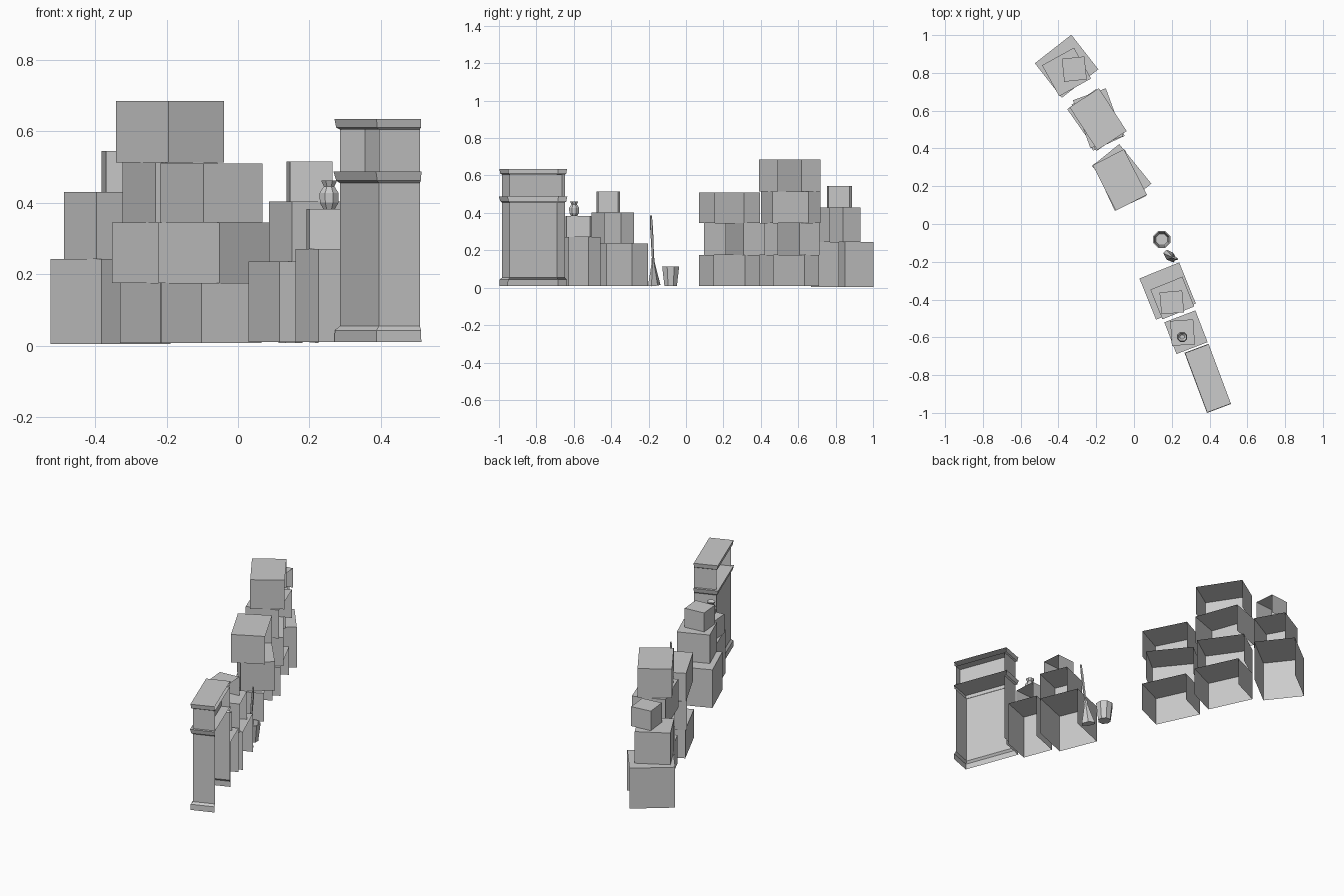
import bpy, math
from mathutils import Vector, Matrix

if "Cube" in bpy.data.objects:
    bpy.data.objects.remove(bpy.data.objects["Cube"])


def make(name, verts, faces):
    me = bpy.data.meshes.new(name)
    me.from_pydata(verts, [], faces)
    ob = bpy.data.objects.new(name, me)
    bpy.context.collection.objects.link(ob)
    return ob


def place(ob, x, y, deg):
    ob.location = (x, y, 0)
    ob.rotation_euler.z = math.radians(deg)
    return ob


def shell(name, x, y, deg, w, d, sections, cap=True):
    """Three-sided shell open at the wall side (+x) and bottom.
    sections: (z, outset) profile going up."""
    v, f = [], []
    for z, o in sections:
        a, b = w / 2 + o, d / 2 + o
        v += [(w / 2, -b, z), (-a, -b, z), (-a, b, z), (w / 2, b, z)]
    n = len(sections)
    for i in range(n - 1):
        for k in range(3):
            p = i * 4 + k
            f.append((p, p + 4, p + 5, p + 1))
    if cap:
        t = (n - 1) * 4
        f.append((t + 3, t + 2, t + 1, t))
    return place(make(name, v, f), x, y, deg)


def lathe(name, profile, sides, x=0, y=0):
    """Low-poly turned form from (radius, z) points, closed at both ends."""
    v, f = [], []
    for r, z in profile:
        for k in range(sides):
            a = 2 * math.pi * (k + 0.5) / sides
            v.append((r * math.cos(a), r * math.sin(a), z))
    for i in range(len(profile) - 1):
        for k in range(sides):
            k2 = (k + 1) % sides
            f.append((i * sides + k, i * sides + k2,
                      (i + 1) * sides + k2, (i + 1) * sides + k))
    f.append(tuple(reversed(range(sides))))
    last = (len(profile) - 1) * sides
    f.append(tuple(range(last, last + sides)))
    return place(make(name, v, f), x, y, 0)


# Crates: name, x, y, angle, width, depth, bottom, top
crates = [
    ("side_crate_low", .275, -.573, 21, .176, .18, .01, .27),
    ("side_crate_high", .257, -.575, 4, .122, .132, .27, .383),
    ("mid_crate_low", .178, -.355, 22, .227, .235, .01, .235),
    ("mid_crate_mid", .203, -.392, 22, .182, .17, .235, .403),
    ("mid_crate_high", .2, -.415, 5, .12, .116, .403, .515),
    ("near_stack_1", -.075, .232, 25, .185, .27, .008, .175),
    ("near_stack_2", -.065, .26, 39, .185, .27, .175, .345),
    ("near_stack_3", -.075, .233, 27, .185, .27, .345, .51),
    ("far_stack_1", -.19, .55, 25, .185, .27, .008, .175),
    ("far_stack_2", -.2, .55, 35, .185, .27, .175, .345),
    ("far_stack_3", -.19, .56, 20, .185, .27, .345, .513),
    ("far_stack_4", -.19, .555, 33, .185, .27, .513, .685),
    ("end_crate_low", -.357, .835, 38, .245, .232, .004, .243),
    ("end_crate_mid", -.357, .805, 29, .193, .187, .243, .43),
    ("end_crate_high", -.316, .82, 6, .12, .122, .43, .545),
]
for n, x, y, deg, w, d, z0, z1 in crates:
    shell(n, x, y, deg, w, d, [(z0, 0), (z1, 0)])

# Cabinet with flared plinth and cornices
CX, CY, CA, CW, CD = .397, -.815, 20.5, .122, .312
shell("cabinet_body", CX, CY, CA, CW, CD,
      [(.01, .012), (.043, .011), (.055, 0), (.455, 0), (.462, .008), (.487, .014)])
shell("cabinet_top_cornice", CX, CY, CA, CW, CD,
      [(.605, 0), (.61, .008), (.635, .012)])

# Hutch niche: two side panels, recessed wall and ceiling
h, e = CD / 2, CW / 2
for s, n in ((-1, "hutch_side_near"), (1, "hutch_side_far")):
    place(make(n, [(-e, s * h, .487), (e, s * h, .487), (e, s * h, .607), (-e, s * h, .607)],
               [(0, 1, 2, 3)]), CX, CY, CA)
place(make("hutch_wall", [(.014, -h, .487), (.014, h, .487), (.014, h, .605), (.014, -h, .605)],
           [(0, 3, 2, 1)]), CX, CY, CA)
place(make("hutch_ceiling", [(-e, -h, .605), (e, -h, .605), (e, h, .605), (-e, h, .605)],
           [(3, 2, 1, 0)]), CX, CY, CA)

# Vase on the side crate
lathe("vase", [(.018, .383), (.028, .4), (.029, .427), (.016, .446), (.024, .462), (.012, .45)],
      8, .255, -.598)

# Bucket with a sunk interior
lathe("bucket", [(.036, .008), (.049, .112), (.042, .112), (.032, .03)], 8, .147, -.082)

# Broom: flat fan of bristles and a leaning handle
base, tip = Vector((.19, -.17, .012)), Vector((.23, -.187, .385))
tilt = Vector((0, 0, 1)).rotation_difference(tip - base).to_matrix().to_4x4()
spin = Matrix.Rotation(math.radians(-42), 4, 'Z')
bristles = lathe("broom_bristles", [(.042, 0), (.022, .075), (.01, .125), (.012, .145)], 6)
bristles.matrix_world = Matrix.Translation(base) @ tilt @ spin @ Matrix.Diagonal((1, .6, 1, 1))
handle = lathe("broom_handle", [(.006, .13), (.008, .3), (.005, (tip - base).length)], 5)
handle.matrix_world = Matrix.Translation(base) @ tilt
